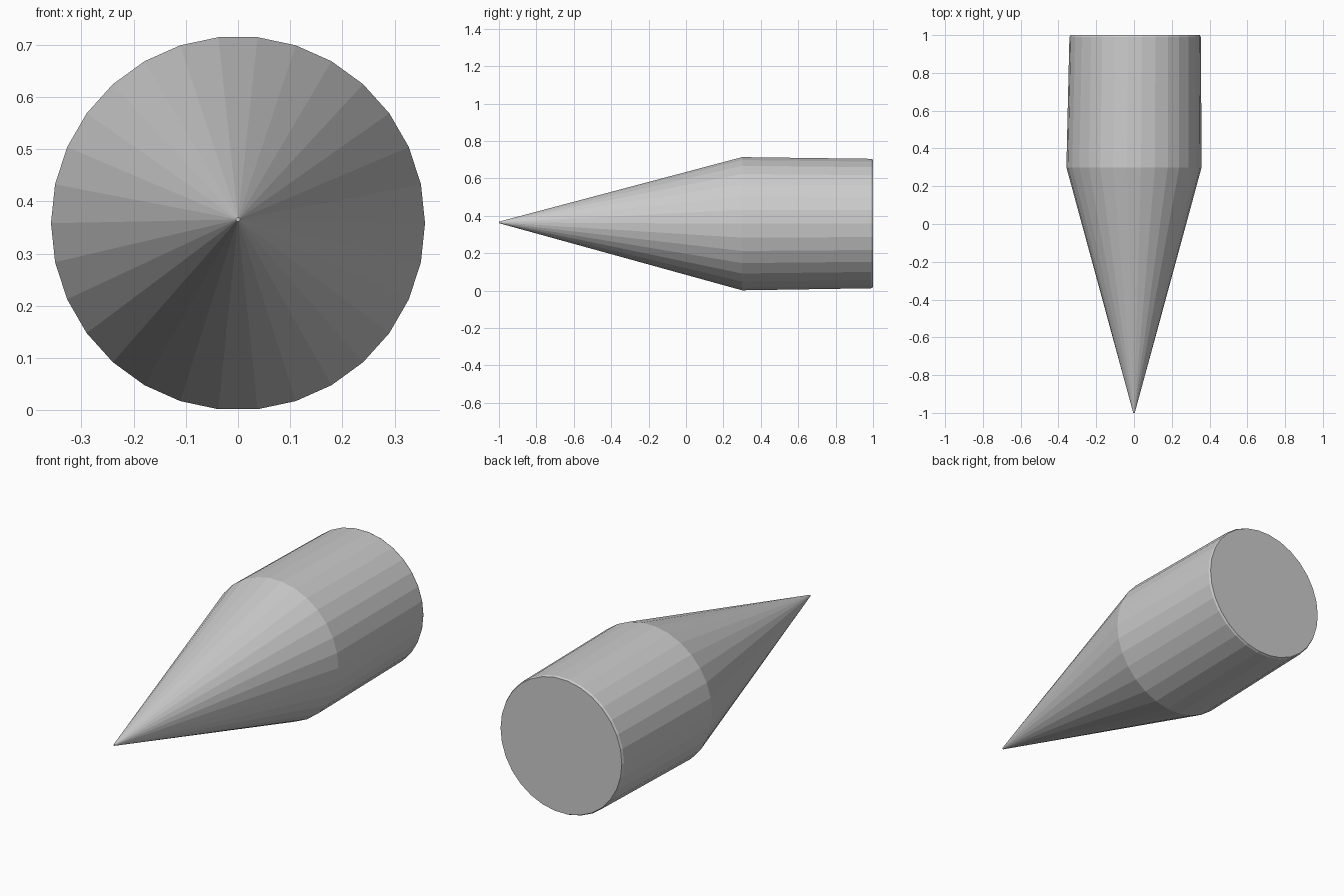
import bpy
import bmesh
from math import sin, cos, pi

if "Cube" in bpy.data.objects:
    bpy.data.objects.remove(bpy.data.objects["Cube"])

SIDES = 30

# Profile rings from tip to rear cap: y, radius, centre x, centre z
RINGS = [
    (-1.0, 0.004, 0.0, 0.365),
    (0.30, 0.358, 0.0, 0.358),
    (0.99, 0.348, 0.006, 0.359),
    (1.0, 0.343, 0.006, 0.359),
]


def ring(bm, y, radius, cx, cz):
    return [bm.verts.new((cx + radius * cos(2 * pi * i / SIDES), y,
                          cz + radius * sin(2 * pi * i / SIDES)))
            for i in range(SIDES)]


# Pointed body: long cone, slightly tapered barrel, chamfered flat rear
bm = bmesh.new()
loops = [ring(bm, *r) for r in RINGS]
for a, b in zip(loops, loops[1:]):
    for i in range(SIDES):
        j = (i + 1) % SIDES
        bm.faces.new((a[i], a[j], b[j], b[i]))
bm.faces.new(loops[0])
bm.faces.new(loops[-1])
bmesh.ops.recalc_face_normals(bm, faces=bm.faces)

mesh = bpy.data.meshes.new("pointed_body")
bm.to_mesh(mesh)
bm.free()
body = bpy.data.objects.new("pointed_body", mesh)
bpy.context.collection.objects.link(body)
